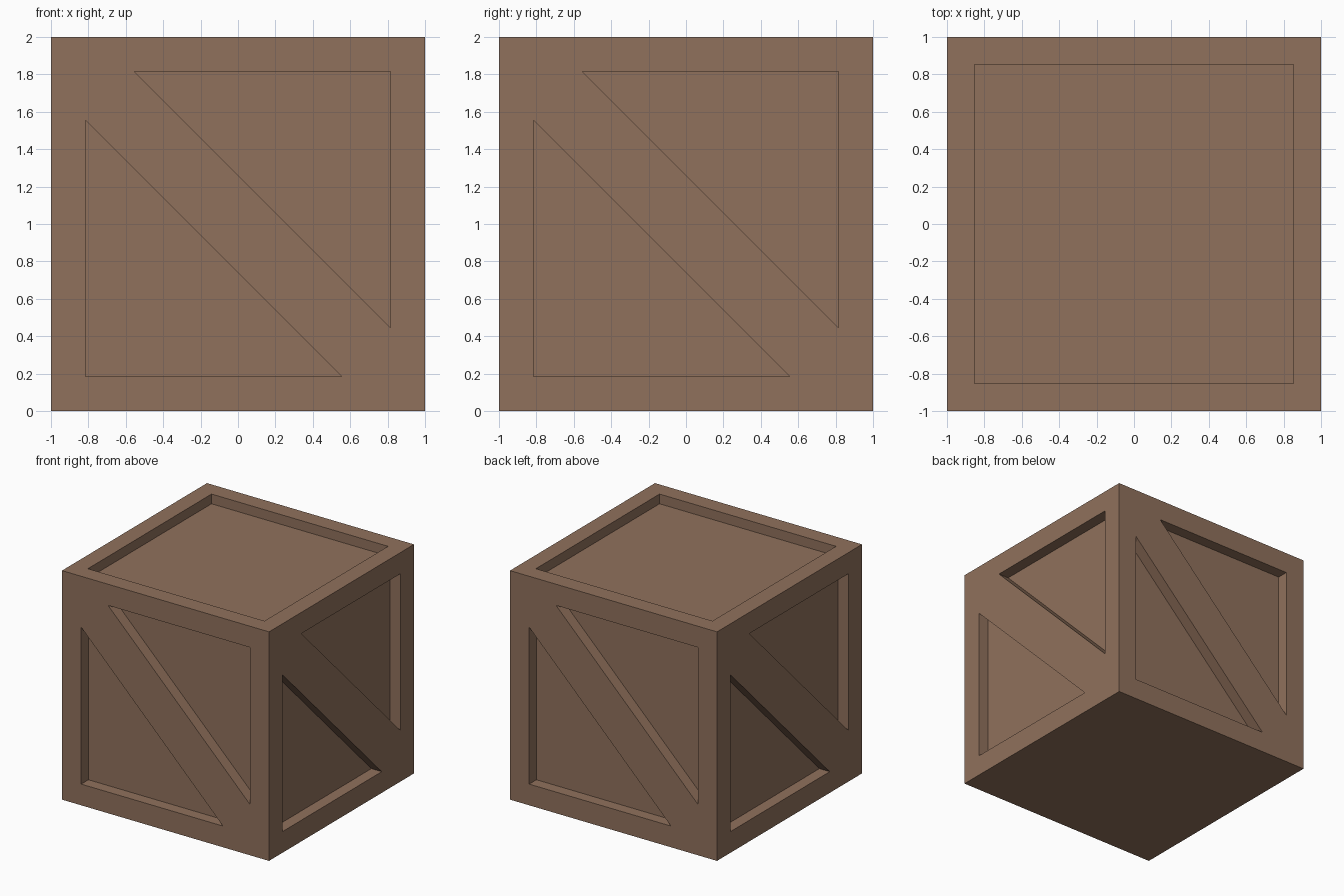
import bpy, bmesh
from math import pi
from mathutils import Matrix, Vector

if "Cube" in bpy.data.objects:
    bpy.data.objects.remove(bpy.data.objects["Cube"])

SIDE_DEPTH = 0.10
TOP_DEPTH = 0.085

wood = bpy.data.materials.new("wood")
wood.diffuse_color = (0.28, 0.165, 0.107, 1)
wood.use_nodes = True
wood.node_tree.nodes["Principled BSDF"].inputs["Base Color"].default_value = wood.diffuse_color


def make_object(name, bm):
    bmesh.ops.recalc_face_normals(bm, faces=bm.faces)
    mesh = bpy.data.meshes.new(name)
    bm.to_mesh(mesh)
    bm.free()
    obj = bpy.data.objects.new(name, mesh)
    bpy.context.collection.objects.link(obj)
    return obj


def add_prism(bm, points, direction):
    """Solid swept from a flat outline along a direction."""
    face = bm.faces.new([bm.verts.new(p) for p in points])
    swept = bmesh.ops.extrude_face_region(bm, geom=[face], use_keep_orig=True)
    verts = [g for g in swept["geom"] if isinstance(g, bmesh.types.BMVert)]
    bmesh.ops.translate(bm, verts=verts, vec=direction)


# Solid crate block
bm = bmesh.new()
bmesh.ops.create_cube(bm, size=2, matrix=Matrix.Translation((0, 0, 1)))
crate = make_object("crate", bm)
crate.data.materials.append(wood)

# Recess cutters: two triangles on each side leave a diagonal brace
bm = bmesh.new()
h, leg = 0.815, 1.37
lower = [(-h, -h), (leg - h, -h), (-h, leg - h)]
upper = [(-x, -z) for x, z in lower]
out = 0.1
for i in range(4):
    turn = Matrix.Rotation(i * pi / 2, 3, "Z")
    for tri in (lower, upper):
        points = [turn @ Vector((x, -1 + SIDE_DEPTH, z + 1)) for x, z in tri]
        add_prism(bm, points, turn @ Vector((0, -SIDE_DEPTH - out, 0)))

# Square recess in the lid
r = 0.853
add_prism(bm, [(x, y, 2 - TOP_DEPTH) for x, y in ((-r, -r), (r, -r), (r, r), (-r, r))],
          Vector((0, 0, TOP_DEPTH + out)))
cutter = make_object("recess_cutter", bm)
cutter.data.materials.append(wood)
cutter.hide_render = True

# Carve the recesses and discard the cutter
mod = crate.modifiers.new("recesses", "BOOLEAN")
mod.operation = "DIFFERENCE"
mod.solver = "EXACT"
mod.object = cutter
bpy.context.view_layer.objects.active = crate
bpy.ops.object.modifier_apply(modifier=mod.name)
bpy.data.objects.remove(cutter)
